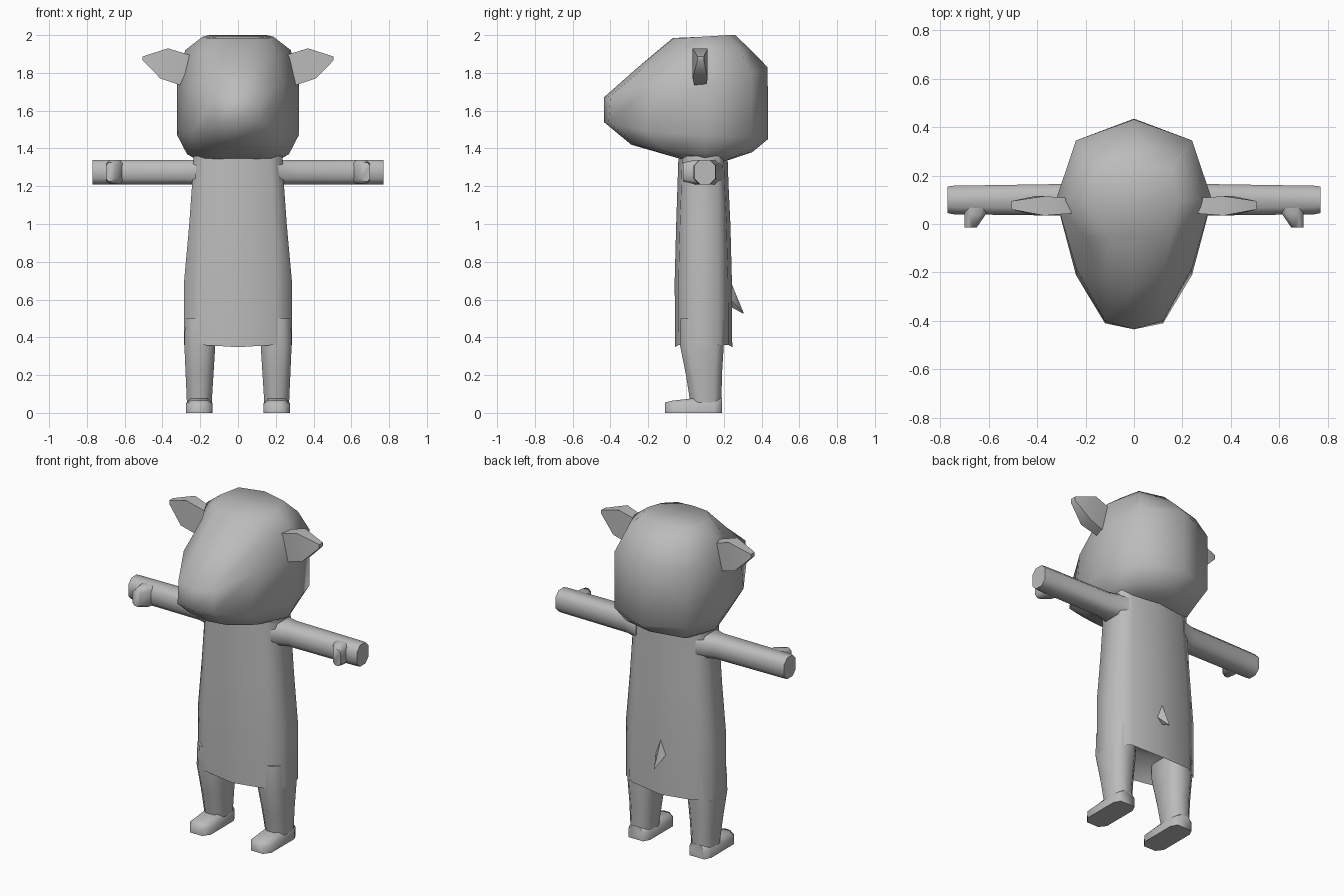
import bpy, bmesh, math

if "Cube" in bpy.data.objects:
    bpy.data.objects.remove(bpy.data.objects["Cube"])

grey = bpy.data.materials.new("plain grey")
grey.diffuse_color = (0.5, 0.5, 0.5, 1)
grey.use_nodes = True
grey.node_tree.nodes["Principled BSDF"].inputs["Base Color"].default_value = grey.diffuse_color


def loft(name, rings, mirror=False, angle=65):
    """Skin equal-length rings of points, cap both ends, optionally mirror in x."""
    bm = bmesh.new()
    vs = [[bm.verts.new(p) for p in r] for r in rings]
    n = len(rings[0])
    for a, b in zip(vs, vs[1:]):
        for i in range(n):
            j = (i + 1) % n
            bm.faces.new((a[i], a[j], b[j], b[i]))
    bm.faces.new(vs[0])
    bm.faces.new(vs[-1])
    bmesh.ops.recalc_face_normals(bm, faces=bm.faces)
    me = bpy.data.meshes.new(name)
    bm.to_mesh(me)
    bm.free()
    me.materials.append(grey)
    ob = bpy.data.objects.new(name, me)
    bpy.context.collection.objects.link(ob)
    bpy.ops.object.select_all(action='DESELECT')
    ob.select_set(True)
    bpy.context.view_layer.objects.active = ob
    bpy.ops.object.shade_smooth_by_angle(angle=math.radians(angle))
    if mirror:
        m = ob.modifiers.new("mirror", 'MIRROR')
        m.use_mirror_merge = False
    return ob


def both(half):
    """Complete a half ring (front centre round to back centre) symmetrically."""
    return half + [(-x, y, z) for x, y, z in half[-2:0:-1]]


def octagon(a0, a1, b0, b1, c):
    """Chamfered rectangle in 2D."""
    return [(a0 + c, b0), (a1 - c, b0), (a1, b0 + c), (a1, b1 - c),
            (a1 - c, b1), (a0 + c, b1), (a0, b1 - c), (a0, b0 + c)]


# Head: rings from chin to crown, pushed forward into a snout
loft("head", [both(h) for h in (
    [(0, -.03, 1.345), (.1, -.03, 1.345), (.17, 0, 1.34), (.21, .1, 1.335), (.17, .21, 1.335), (0, .23, 1.34)],
    [(0, -.29, 1.42), (.12, -.27, 1.42), (.21, -.12, 1.39), (.27, .1, 1.37), (.2, .29, 1.37), (0, .35, 1.38)],
    [(0, -.435, 1.54), (.12, -.41, 1.54), (.24, -.21, 1.49), (.322, .1, 1.47), (.24, .345, 1.46), (0, .435, 1.45)],
    [(0, -.435, 1.67), (.12, -.4, 1.68), (.24, -.18, 1.74), (.322, .1, 1.74), (.24, .345, 1.8), (0, .432, 1.83)],
    [(0, -.26, 1.825), (.115, -.22, 1.83), (.21, -.05, 1.89), (.28, .1, 1.92), (.2, .29, 1.92), (0, .345, 1.92)],
    [(0, -.07, 1.985), (.1, -.06, 1.985), (.165, 0, 1.985), (.187, .1, 1.992), (.15, .22, 2), (0, .26, 2)],
)])

# Ears: thin leaf shapes
ear = []
for (xt, zt), (xb, zb), y0, y1 in (((.24, 1.89), (.29, 1.73), .045, .105),
                                   ((.37, 1.93), (.41, 1.77), .035, .115),
                                   ((.505, 1.887), (.505, 1.865), .06, .095)):
    ear.append([(xt, y0, zt), (xt, y1, zt), (xb, y1, zb), (xb, y0, zb)])
loft("ear", ear, mirror=True)


# Body: long tunic, hollowed underneath between the legs
def body_ring(w, c, yf, yb, z, dz=0):
    return both([(0, yf, z), (c, yf + .02, z + dz), (w, .02, z + dz),
                 (w, .17, z + dz), (c, yb - .02, z + dz), (0, yb, z)])


loft("body", [
    body_ring(.235, .17, -.04, .22, 1.36),
    body_ring(.243, .18, -.045, .225, 1.21),
    body_ring(.258, .19, -.052, .235, 1.0),
    body_ring(.285, .2, -.06, .243, .7),
    body_ring(.285, .2, -.058, .245, .348, .012),
    body_ring(.24, .16, 0, .2, .45),
])

# Arms: straight out to the sides, slightly flared at the shoulder
arm = []
for x, y0, y1 in ((.2, 0, .195), (.3, .035, .165), (.745, .04, .158), (.77, .045, .155)):
    arm.append([(x, y, z) for y, z in octagon(y0, y1, 1.21, 1.34, .03)])
loft("arm", arm, mirror=True)

# Thumbs: tapered blocks on the front of the hands
loft("thumb", [
    [(x, .08, z) for x, z in octagon(.60, .70, 1.212, 1.338, .02)],
    [(x, .04, z) for x, z in octagon(.612, .70, 1.212, 1.338, .02)],
    [(x, -.015, z) for x, z in octagon(.65, .70, 1.225, 1.325, .015)],
], mirror=True)

# Legs
leg = []
for z, x0, x1, y0, y1 in ((.5, .12, .28, -.03, .2), (.36, .12, .284, -.032, .2),
                          (.2, .13, .277, .0, .19), (.04, .14, .27, .025, .188)):
    leg.append([(x, y, z) for x, y in octagon(x0, x1, y0, y1, .04)])
loft("leg", leg, mirror=True)

# Feet: low blocks tapering to the toe
foot = []
for y, x0, x1, h in ((.19, .155, .255, .08), (.15, .135, .275, .08), (.02, .135, .275, .075),
                     (-.07, .135, .275, .065), (-.11, .165, .245, .055)):
    foot.append([(x0, y, 0), (x1, y, 0), (x1, y, h * .65), (x1 - .025, y, h),
                 (x0 + .025, y, h), (x0, y, h * .65)])
loft("foot", foot, mirror=True)

# Tail: small pointed spike
loft("tail", [
    [(0, .235, .7), (.035, .235, .6), (0, .23, .565), (-.035, .235, .6)],
    [(0, .305, .53), (.003, .304, .528), (0, .303, .525), (-.003, .304, .528)],
])
